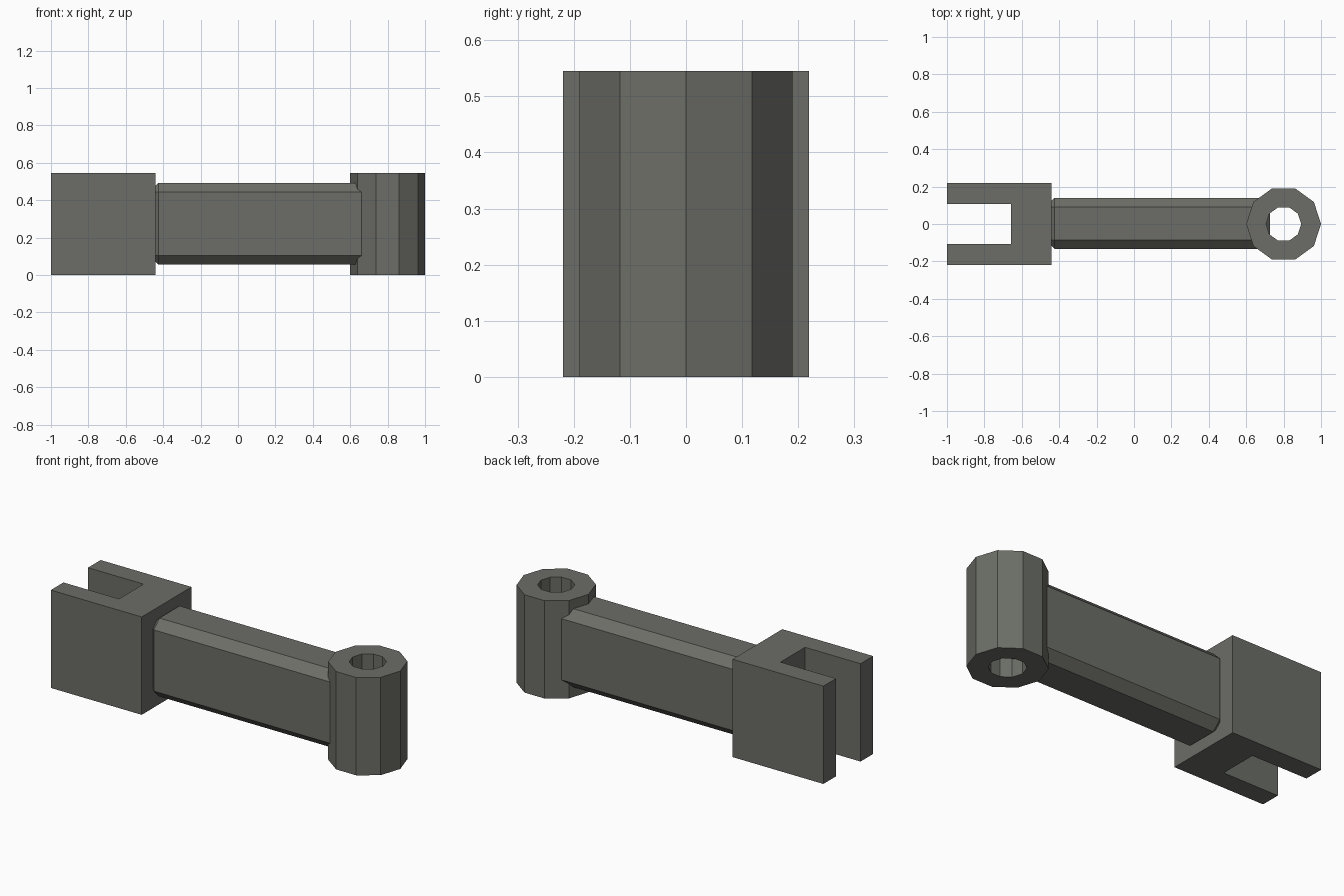
import bpy, bmesh, math

if "Cube" in bpy.data.objects:
    bpy.data.objects.remove(bpy.data.objects["Cube"])

H = 0.545  # overall height

metal = bpy.data.materials.new("dark grey metal")
metal.diffuse_color = (0.15, 0.155, 0.135, 1)
metal.use_nodes = True
metal.node_tree.nodes["Principled BSDF"].inputs["Base Color"].default_value = metal.diffuse_color


def finish(bm, name):
    bmesh.ops.recalc_face_normals(bm, faces=bm.faces[:])
    mesh = bpy.data.meshes.new(name)
    bm.to_mesh(mesh)
    bm.free()
    mesh.materials.append(metal)
    obj = bpy.data.objects.new(name, mesh)
    bpy.context.collection.objects.link(obj)
    return obj


# Forked end: U profile extruded upward
bm = bmesh.new()
half = [(-0.44, 0.219), (-1.0, 0.219), (-1.0, 0.108), (-0.658, 0.108)]
profile = half + [(x, -y) for x, y in reversed(half)]
base = bm.faces.new([bm.verts.new((x, y, 0)) for x, y in profile])
top = bmesh.ops.extrude_face_region(bm, geom=[base], use_keep_orig=True)["geom"]
bmesh.ops.translate(bm, vec=(0, 0, H),
                    verts=[v for v in top if isinstance(v, bmesh.types.BMVert)])
finish(bm, "fork_end")

# Link bar: chamfered box whose ends sink into the fork and the eye
x0, x1, y0, y1, z0, z1 = -0.473, 0.727, -0.133, 0.14, 0.055, 0.492
bm = bmesh.new()
bmesh.ops.create_cube(bm, size=1)
bmesh.ops.scale(bm, vec=(x1 - x0, y1 - y0, z1 - z0), verts=bm.verts[:])
bmesh.ops.translate(bm, vec=((x0 + x1) / 2, (y0 + y1) / 2, (z0 + z1) / 2), verts=bm.verts[:])
bmesh.ops.bevel(bm, geom=bm.edges[:], offset=0.048, offset_type='OFFSET',
                segments=1, profile=0.5, affect='EDGES')
finish(bm, "link_bar")

# Eye end: ten-sided tube
bm = bmesh.new()
N = 10
rings = []
for r, z in [(0.2, 0), (0.2, H), (0.094, H), (0.094, 0)]:
    rings.append([bm.verts.new((0.8 + r * math.cos(2 * math.pi * i / N),
                                r * math.sin(2 * math.pi * i / N), z)) for i in range(N)])
for k in range(4):
    a, b = rings[k], rings[(k + 1) % 4]
    for i in range(N):
        j = (i + 1) % N
        bm.faces.new((a[i], a[j], b[j], b[i]))
finish(bm, "eye_end")
